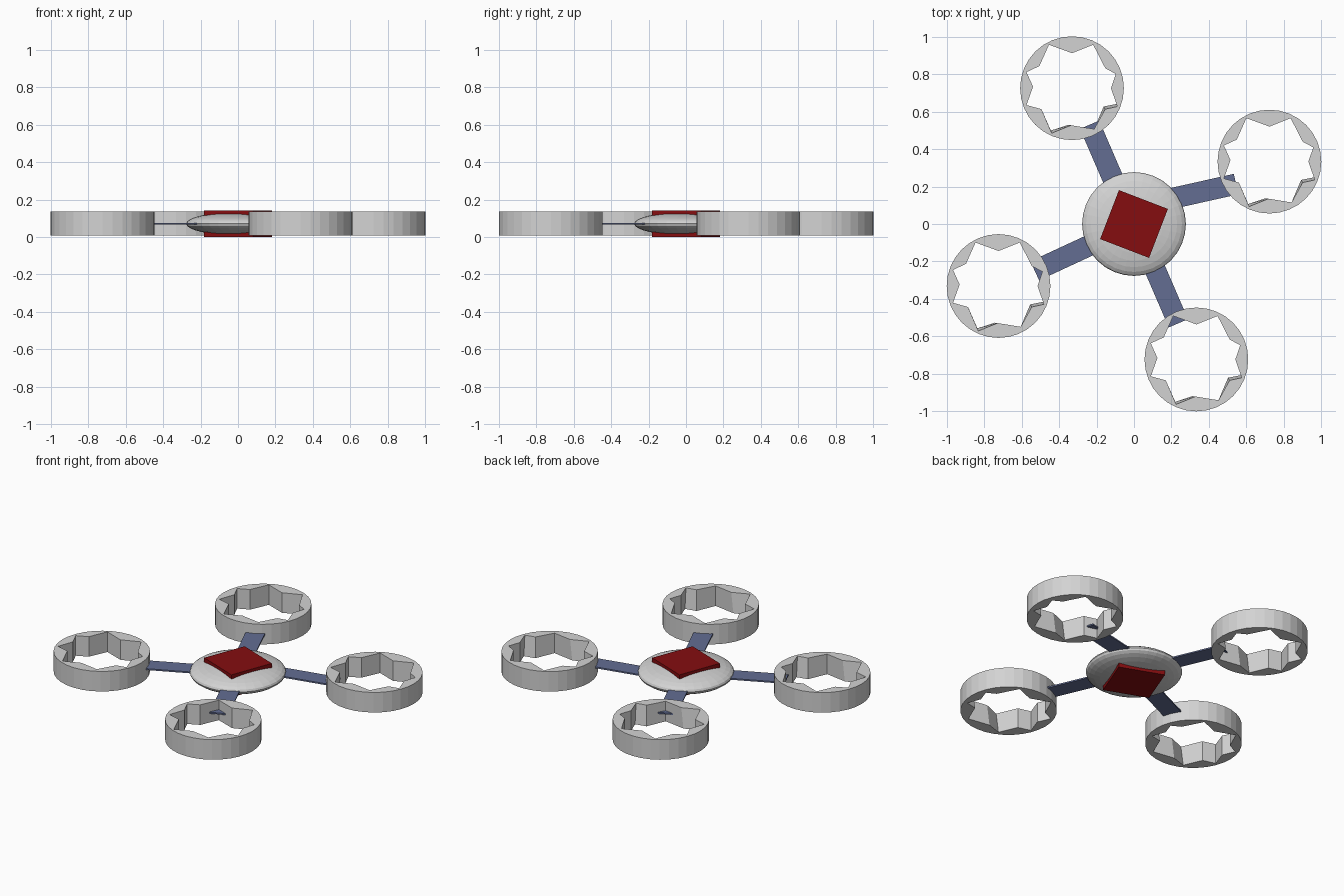
import bpy, bmesh, math
from mathutils import Matrix

if "Cube" in bpy.data.objects:
    bpy.data.objects.remove(bpy.data.objects["Cube"])


def material(name, rgb):
    m = bpy.data.materials.new(name)
    m.diffuse_color = (*rgb, 1)
    m.use_nodes = True
    m.node_tree.nodes["Principled BSDF"].inputs["Base Color"].default_value = m.diffuse_color
    return m


GREY = material("light_grey", (0.65, 0.65, 0.65))
BLUE = material("slate_blue", (0.125, 0.155, 0.29))
RED = material("dark_red", (0.235, 0.004, 0.005))


def finish(name, bm, mat):
    bmesh.ops.recalc_face_normals(bm, faces=bm.faces)
    me = bpy.data.meshes.new(name)
    bm.to_mesh(me)
    bm.free()
    me.materials.append(mat)
    ob = bpy.data.objects.new(name, me)
    bpy.context.collection.objects.link(ob)
    return ob


def box(name, size, loc, angle, mat):
    bm = bmesh.new()
    m = Matrix.Translation(loc) @ Matrix.Rotation(angle, 4, 'Z') @ Matrix.Diagonal((*size, 1))
    bmesh.ops.create_cube(bm, size=1, matrix=m)
    return finish(name, bm, mat)


# Star-shaped opening of a rotor guard: teeth and notches alternate, from +y counter-clockwise
STAR = [(0, .187), (-.123, .232), (-.174, .118), (-.243, .086),
        (-.208, .008), (-.243, -.09), (-.163, -.112), (-.108, -.24),
        (-.005, -.198), (.118, -.218), (.177, -.112), (.242, -.098),
        (.208, 0), (.234, .076), (.178, .106), (.113, .232)]
# Small overhang of the lower edge at two teeth
LOWER = {7: (-.005, .014), 8: (-.016, .002), 10: (-.008, .014), 11: (-.003, .014)}
Z0, Z1, R = 0.008, 0.135, 0.277


def guard(name, cx, cy):
    bm = bmesh.new()
    n = len(STAR)
    levels = []
    for z in (Z0, Z1):
        outer = [bm.verts.new((cx + R * math.cos(a), cy + R * math.sin(a), z))
                 for a in (math.pi / 2 + i * math.pi / n for i in range(2 * n))]
        inner = []
        for i, (x, y) in enumerate(STAR):
            dx, dy = LOWER.get(i, (0, 0)) if z == Z0 else (0, 0)
            inner.append(bm.verts.new((cx + x + dx, cy + y + dy, z)))
        for i in range(n):
            j = (i + 1) % n
            bm.faces.new((outer[2 * i], outer[2 * i + 1], outer[2 * j], inner[j], inner[i]))
        levels.append((outer, inner))
    for lo, hi in zip(*levels):
        for i in range(len(lo)):
            j = (i + 1) % len(lo)
            bm.faces.new((lo[i], lo[j], hi[j], hi[i]))
    return finish(name, bm, GREY)


# Four rotor guards
for i, (x, y) in enumerate([(-.331, .725), (.723, .333), (.333, -.723), (-.723, -.331)]):
    guard(f"rotor_guard_{i + 1}", x, y)

# Thin flat arms from the body into the guards: start point, end point
ARMS = [((-.06, .12), (-.237, .53)), ((.12, .118), (.545, .213)),
        ((.06, -.12), (.237, -.53)), ((-.12, -.06), (-.53, -.25))]
for i, ((x0, y0), (x1, y1)) in enumerate(ARMS):
    box(f"arm_{i + 1}", (math.hypot(x1 - x0, y1 - y0), 0.112, 0.009),
        ((x0 + x1) / 2, (y0 + y1) / 2, 0.071), math.atan2(y1 - y0, x1 - x0), BLUE)

# Flattened round body
bm = bmesh.new()
bmesh.ops.create_uvsphere(bm, u_segments=32, v_segments=16, radius=1,
                          matrix=Matrix.Translation((0, 0, .071)) @ Matrix.Diagonal((.277, .277, .062, 1)))
finish("body", bm, GREY)

# Square block through the body, showing above and below
box("centre_block", (.28, .28, .142), (0, 0, .071), math.radians(-21), RED)
